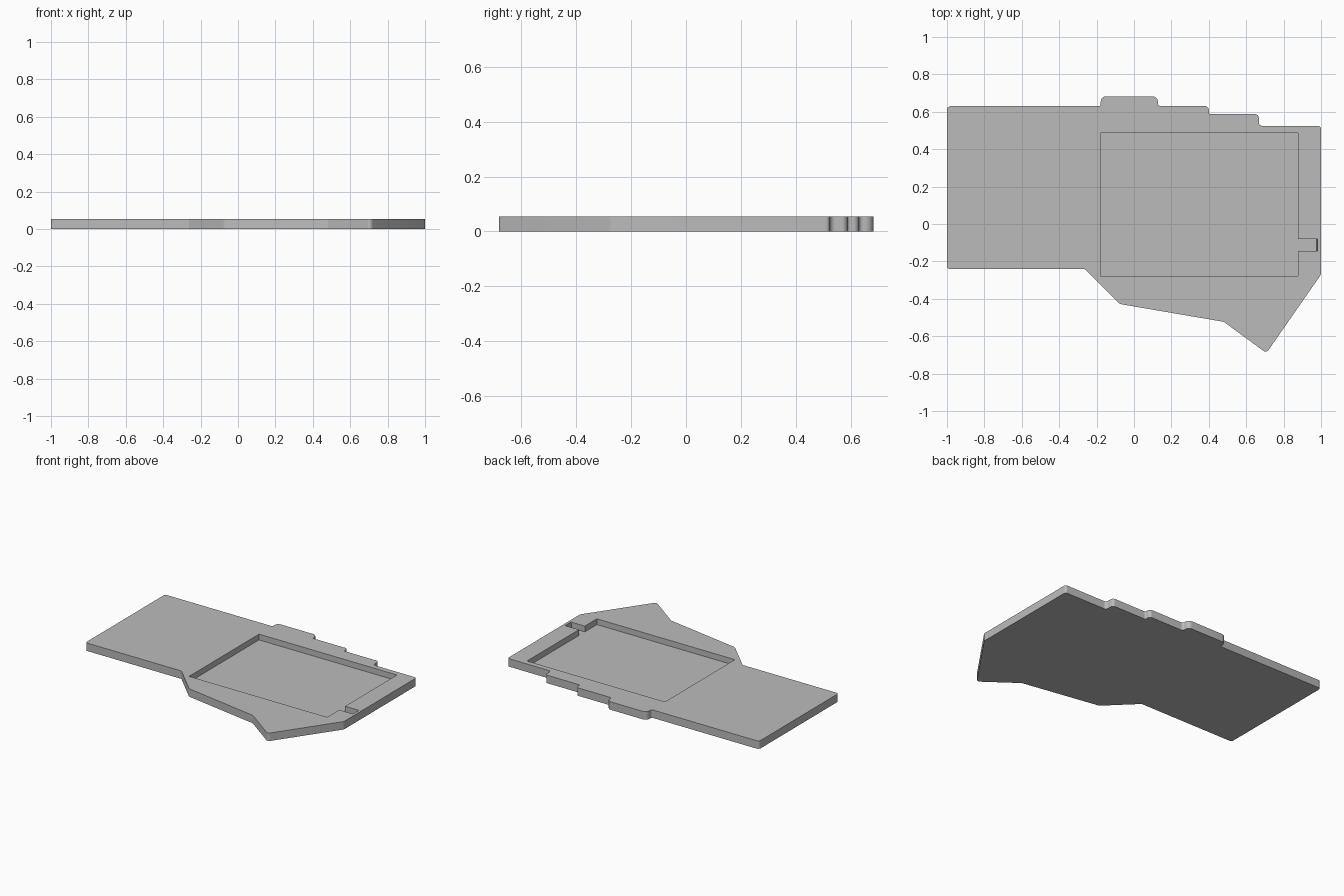
import bpy, bmesh, math
from mathutils import Vector

cube = bpy.data.objects.get("Cube")
if cube:
    bpy.data.objects.remove(cube, do_unlink=True)

THICK, FLOOR = 0.055, 0.015


def fillet(corners, steps=6):
    """Round each (x, y, radius) corner of a closed outline with an arc."""
    out = []
    for i, (x, y, r) in enumerate(corners):
        p = Vector((x, y))
        if r == 0:
            out.append(p)
            continue
        a = (Vector(corners[i - 1][:2]) - p).normalized()
        b = (Vector(corners[(i + 1) % len(corners)][:2]) - p).normalized()
        half = a.angle(b) / 2
        centre = p + (a + b).normalized() * r / math.sin(half)
        t = r / math.tan(half)
        start, end = p + a * t - centre, p + b * t - centre
        for k in range(steps + 1):
            d = start.lerp(end, k / steps).normalized()
            out.append(centre + d * r)
    return out


def slab(name, outline, z0, z1):
    """Extrude an outline between two heights."""
    bm = bmesh.new()
    face = bm.faces.new([bm.verts.new((p.x, p.y, z0)) for p in outline])
    top = bmesh.ops.extrude_face_region(bm, geom=[face])["geom"]
    verts = [g for g in top if isinstance(g, bmesh.types.BMVert)]
    bmesh.ops.translate(bm, verts=verts, vec=(0, 0, z1 - z0))
    bmesh.ops.recalc_face_normals(bm, faces=bm.faces[:])
    mesh = bpy.data.meshes.new(name)
    bm.to_mesh(mesh)
    bm.free()
    obj = bpy.data.objects.new(name, mesh)
    bpy.context.collection.objects.link(obj)
    return obj


# Stepped plate outline, clockwise from the back right corner
plate = slab("base_plate", fillet([
    (-1, 0.63, 0.02), (-0.178, 0.63, 0.01), (-0.178, 0.683, 0.03),
    (0.128, 0.683, 0.03), (0.128, 0.63, 0.015), (0.4, 0.63, 0.02),
    (0.4, 0.588, 0.01), (0.667, 0.588, 0.02), (0.667, 0.524, 0.02),
    (1, 0.524, 0.015), (1, -0.27, 0.03), (0.708, -0.69, 0.02),
    (0.48, -0.523, 0.03), (-0.075, -0.428, 0.03), (-0.265, -0.24, 0.02),
    (-1, -0.24, 0.015)]), 0, THICK)

# Rectangular pocket with a cable notch on its left side
cutter = slab("pocket_cutter", fillet([
    (-0.18, -0.277, 0), (0.876, -0.277, 0), (0.876, -0.145, 0),
    (0.984, -0.145, 0), (0.984, -0.08, 0), (0.876, -0.08, 0),
    (0.876, 0.487, 0), (-0.18, 0.487, 0)]), FLOOR, THICK + 0.02)
cutter.hide_render = True
for v in cutter.data.vertices:
    if v.co.x > 0.9 and v.co.z < THICK:
        v.co.x -= 0.008

cut = plate.modifiers.new("pocket", "BOOLEAN")
cut.operation, cut.solver, cut.object = "DIFFERENCE", "EXACT", cutter
bpy.context.view_layer.objects.active = plate
plate.select_set(True)
bpy.ops.object.modifier_apply(modifier=cut.name)
bpy.data.objects.remove(cutter, do_unlink=True)

# Plain grey material
grey = bpy.data.materials.new("grey")
grey.use_nodes = True
colour = (0.5, 0.5, 0.5, 1)
grey.diffuse_color = colour
grey.node_tree.nodes["Principled BSDF"].inputs["Base Color"].default_value = colour
plate.data.materials.clear()
plate.data.materials.append(grey)
for f in plate.data.polygons:
    f.material_index = 0
bpy.ops.object.shade_smooth_by_angle(angle=math.radians(30))
